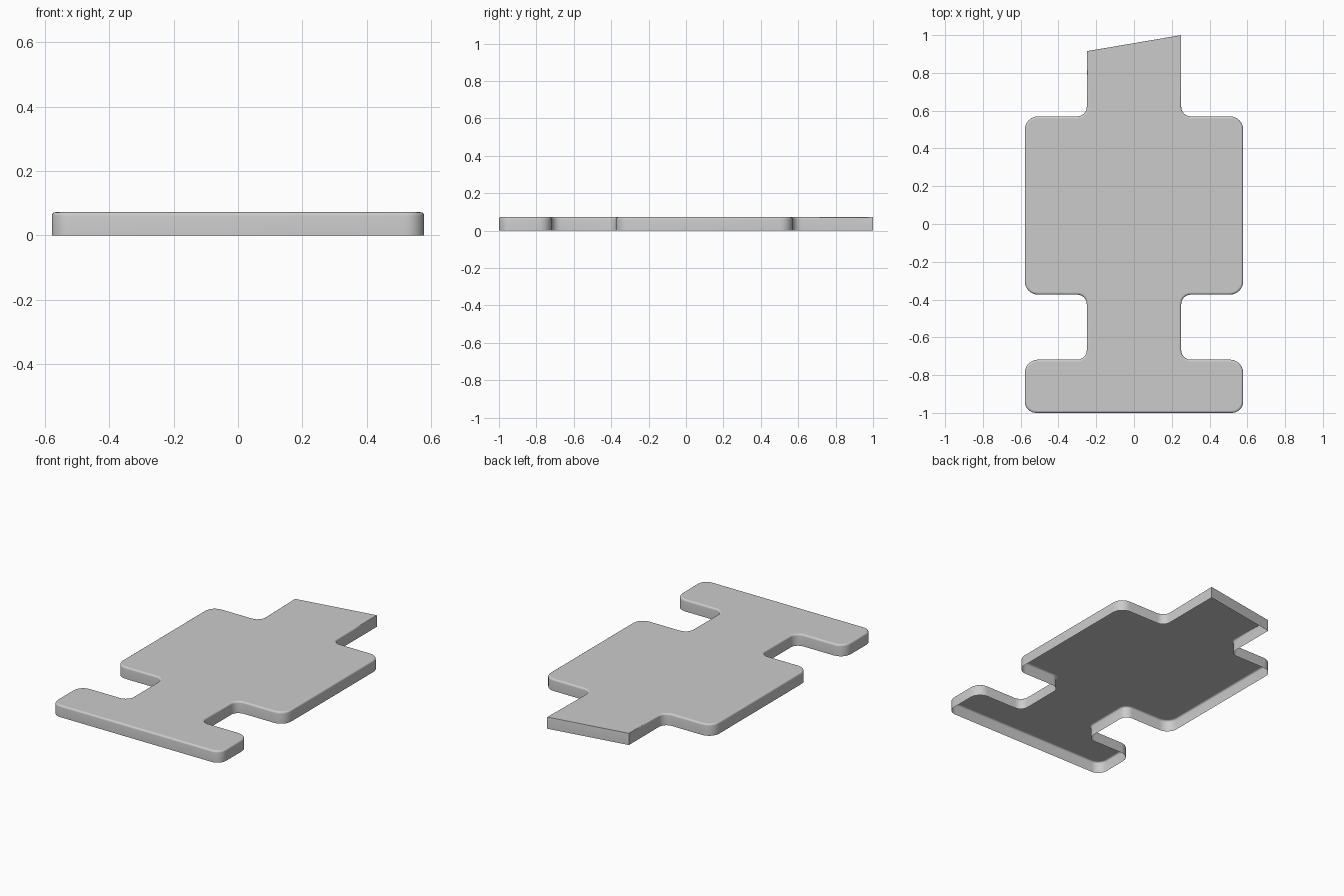
import bpy, bmesh, math
from mathutils import Vector

if "Cube" in bpy.data.objects:
    bpy.data.objects.remove(bpy.data.objects["Cube"])

HEIGHT, BEVEL = 0.072, 0.011

# Right-hand outline, front to back: x, y, corner radius
half = [(0.578, -1.0, 0.06), (0.578, -0.718, 0.07), (0.25, -0.718, 0.05),
        (0.25, -0.374, 0.05), (0.578, -0.374, 0.07), (0.578, 0.57, 0.07),
        (0.25, 0.57, 0.05)]
# Slanted tab end closes the counter-clockwise loop
corners = half + [(0.25, 1.0, 0), (-0.25, 0.915, 0)]
corners += [(-x, y, r) for x, y, r in reversed(half)]


def rounded(points, steps=6):
    """Replace each corner of a closed loop with a circular arc."""
    out = []
    for i, (x, y, r) in enumerate(points):
        p = Vector((x, y))
        if r == 0:
            out.append(p)
            continue
        a = (Vector(points[i - 1][:2]) - p).normalized()
        b = (Vector(points[(i + 1) % len(points)][:2]) - p).normalized()
        centre = p + (a + b) * r
        for k in range(steps + 1):
            t = k / steps * math.pi / 2
            out.append(centre - b * r * math.cos(t) - a * r * math.sin(t))
    return out


def inward(loop):
    """Mitred inward direction at each point of a counter-clockwise loop."""
    dirs = []
    for i, p in enumerate(loop):
        d0 = (p - loop[i - 1]).normalized()
        d1 = (loop[(i + 1) % len(loop)] - p).normalized()
        n0, n1 = Vector((-d0.y, d0.x)), Vector((-d1.y, d1.x))
        dirs.append((n0 + n1) / (1 + n0.dot(n1)))
    return dirs


outline = rounded(corners)
normals = inward(outline)
bm = bmesh.new()


def ring(turn=None):
    """Bottom ring, or a ring on the top bevel, which fades out on the tab."""
    verts = []
    for p, n in zip(outline, normals):
        if turn is None:
            verts.append(bm.verts.new((p.x, p.y, 0)))
            continue
        size = BEVEL if p.y < 0.8 else 0.0008
        q = p + n * size * (1 - math.cos(turn))
        verts.append(bm.verts.new((q.x, q.y, HEIGHT - size * (1 - math.sin(turn)))))
    return verts


# Walls and bevel, open underneath
rings = [ring()] + [ring(k / 4 * math.pi / 2) for k in range(5)]
for low, high in zip(rings, rings[1:]):
    for i in range(len(low)):
        j = (i + 1) % len(low)
        bm.faces.new((low[i], low[j], high[j], high[i]))

# Top skin
bm.faces.new(rings[-1])

mesh = bpy.data.meshes.new("plate_shell")
bm.to_mesh(mesh)
bm.free()
plate = bpy.data.objects.new("plate_shell", mesh)
bpy.context.collection.objects.link(plate)
bpy.context.view_layer.objects.active = plate
plate.select_set(True)
bpy.ops.object.shade_smooth_by_angle(angle=math.radians(35))
mesh.polygons[len(mesh.polygons) - 1].use_smooth = False
